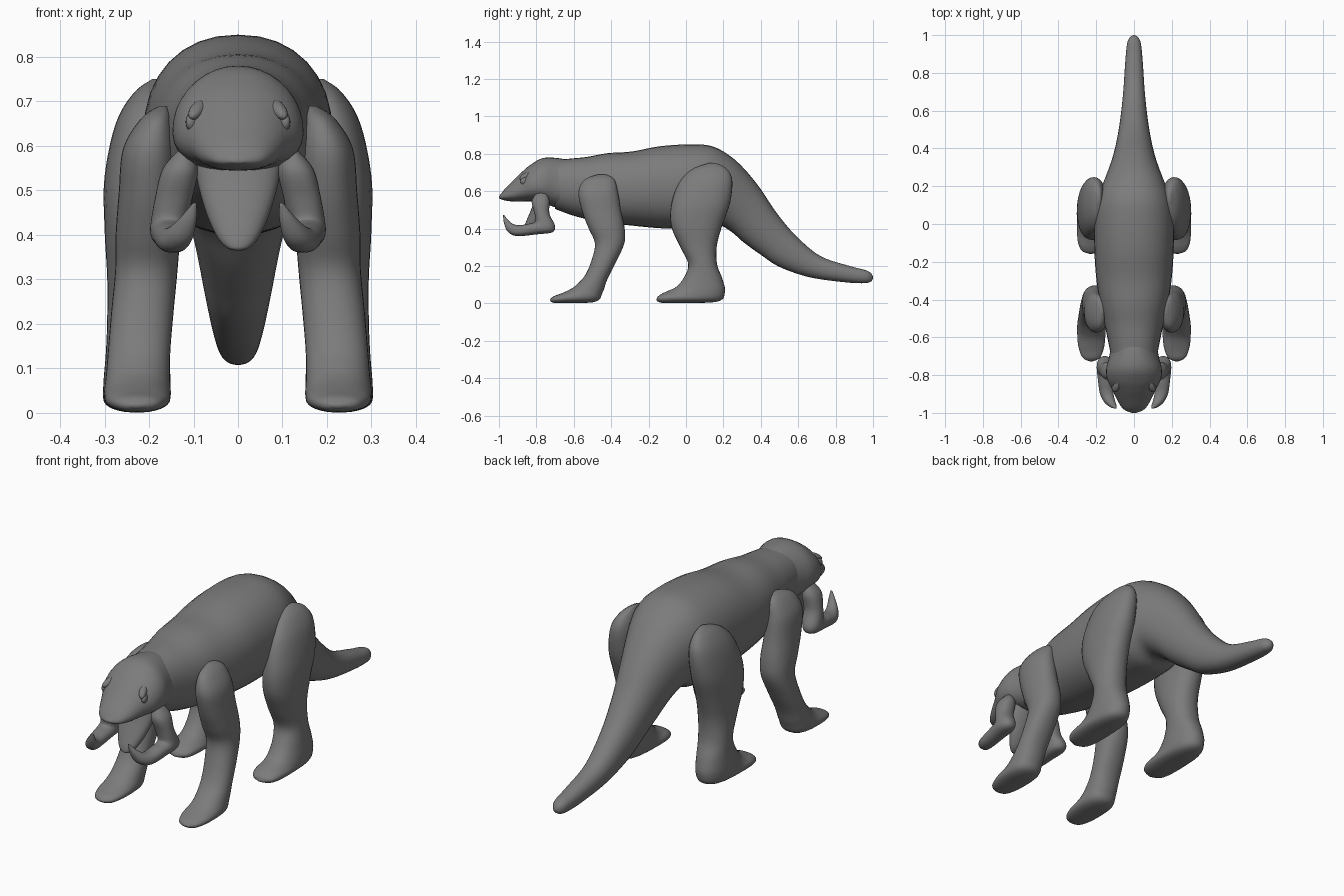
import bpy, bmesh, math
from mathutils import Matrix

SIDES, STEPS = 32, 5

# Dark grey skin
skin = bpy.data.materials.new("dark_grey")
skin.diffuse_color = (0.2, 0.2, 0.2, 1)


def finish(name, bm, mirror):
    bmesh.ops.recalc_face_normals(bm, faces=bm.faces)
    for f in bm.faces:
        f.smooth = True
    me = bpy.data.meshes.new(name)
    bm.to_mesh(me)
    bm.free()
    me.materials.append(skin)
    ob = bpy.data.objects.new(name, me)
    bpy.context.collection.objects.link(ob)
    if mirror:
        ob.modifiers.new("mirror", "MIRROR").use_mirror_merge = False
    return ob


def spline(keys):
    """Catmull-Rom through the key sections."""
    out = []
    for i in range(len(keys) - 1):
        p0, p1 = keys[max(i - 1, 0)], keys[i]
        p2, p3 = keys[i + 1], keys[min(i + 2, len(keys) - 1)]
        for s in range(STEPS):
            t = s / STEPS
            out.append([0.5 * (2 * b + (c - a) * t + (2 * a - 5 * b + 4 * c - d) * t * t
                               + (3 * b - a - 3 * c + d) * t ** 3)
                        for a, b, c, d in zip(p0, p1, p2, p3)])
    return out + [list(keys[-1])]


def loft(name, keys, mirror=False, power=2.2, egg=0.0):
    """Each section: y,z of one edge, y,z of the opposite edge, x centre, x half width."""
    bm = bmesh.new()
    rings = []
    for y1, z1, y2, z2, xc, hw in spline(keys):
        ring = []
        for k in range(SIDES):
            a = 2 * math.pi * k / SIDES
            c, s = math.cos(a), math.sin(a)
            u = math.copysign(abs(c) ** (2 / power), c) * (1 - egg * s)
            v = math.copysign(abs(s) ** (2 / power), s)
            ring.append(bm.verts.new((xc + hw * u,
                                      (y1 + y2) / 2 + v * (y1 - y2) / 2,
                                      (z1 + z2) / 2 + v * (z1 - z2) / 2)))
        rings.append(ring)
    for a, b in zip(rings, rings[1:]):
        for k in range(SIDES):
            n = (k + 1) % SIDES
            bm.faces.new((a[k], a[n], b[n], b[k]))
    bm.faces.new(rings[0])
    bm.faces.new(rings[-1])
    return finish(name, bm, mirror)


def blob(name, loc, size, roll, yaw, pitch):
    bm = bmesh.new()
    rot = [Matrix.Rotation(math.radians(a), 4, ax)
           for a, ax in ((roll, 'Y'), (yaw, 'Z'), (pitch, 'X'))]
    m = (Matrix.Translation(loc) @ rot[0] @ rot[1] @ rot[2]
         @ Matrix.Diagonal((*size, 1)))
    bmesh.ops.create_uvsphere(bm, u_segments=20, v_segments=12, radius=1, matrix=m)
    return finish(name, bm, True)


# Torso running into the tail
loft("body_and_tail", [
    (-.70, .765, -.70, .505, 0, .122), (-.62, .774, -.62, .475, 0, .137),
    (-.53, .783, -.53, .45, 0, .156),
    (-.42, .803, -.42, .43, 0, .18), (-.29, .812, -.28, .415, 0, .20),
    (-.14, .84, -.14, .402, 0, .21), (.02, .85, 0, .40, 0, .212),
    (.14, .84, .10, .40, 0, .20), (.24, .785, .17, .42, 0, .168),
    (.32, .71, .24, .385, 0, .138), (.40, .61, .31, .325, 0, .112),
    (.48, .49, .40, .26, 0, .092), (.58, .37, .50, .195, 0, .075),
    (.715, .255, .66, .14, 0, .058), (.875, .20, .85, .113, 0, .046),
    (.96, .178, .955, .108, 0, .036), (.99, .16, .99, .118, 0, .02),
    (1, .142, 1, .135, 0, .004)])

# Head with a flat blunt snout
loft("head", [
    (-.58, .755, -.58, .50, 0, .115), (-.68, .776, -.70, .515, 0, .128),
    (-.765, .777, -.76, .535, 0, .145), (-.83, .742, -.82, .545, 0, .14),
    (-.88, .70, -.88, .545, 0, .112), (-.93, .65, -.93, .545, 0, .089),
    (-.97, .61, -.965, .55, 0, .067), (-.99, .585, -.985, .555, 0, .045),
    (-1, .572, -1, .562, 0, .012)], egg=.15)

# Open lower jaw
loft("lower_jaw", [
    (-.81, .56, -.72, .56, 0, .098), (-.825, .51, -.74, .50, 0, .088),
    (-.85, .45, -.78, .43, 0, .068), (-.87, .40, -.82, .385, 0, .045),
    (-.875, .375, -.85, .367, 0, .024), (-.872, .367, -.865, .365, 0, .006)])

# Hooked mandibles beside the jaw
loft("mandibles", [
    (-.80, .59, -.75, .59, .122, .012), (-.825, .545, -.73, .55, .13, .04),
    (-.81, .48, -.73, .48, .145, .042), (-.805, .44, -.70, .415, .154, .042),
    (-.82, .43, -.715, .38, .155, .042), (-.845, .425, -.79, .37, .152, .04),
    (-.89, .418, -.90, .36, .145, .036), (-.925, .425, -.95, .38, .13, .03),
    (-.95, .445, -.972, .425, .112, .019), (-.972, .472, -.978, .472, .097, .004)], True)

# Front legs, shoulder to toe
loft("front_legs", [
    (-.47, .69, -.43, .69, .168, .008), (-.545, .66, -.385, .665, .183, .034),
    (-.575, .59, -.365, .60, .198, .06), (-.555, .49, -.348, .50, .202, .066),
    (-.52, .40, -.328, .40, .203, .072), (-.487, .32, -.33, .32, .206, .07),
    (-.505, .23, -.375, .22, .215, .07), (-.54, .15, -.42, .13, .222, .07),
    (-.585, .10, -.445, .06, .225, .072), (-.62, .075, -.48, .01, .226, .075),
    (-.67, .052, -.61, .002, .226, .07), (-.71, .037, -.70, .002, .226, .048),
    (-.727, .02, -.725, .012, .226, .012)], True, 2.2)

# Hind legs, hip to toe
loft("hind_legs", [
    (.12, .75, .16, .75, .185, .008), (.03, .715, .215, .722, .198, .037),
    (-.04, .64, .247, .66, .21, .065), (-.08, .52, .236, .54, .22, .08),
    (-.078, .41, .195, .42, .22, .08), (-.03, .30, .165, .31, .217, .077),
    (.012, .21, .166, .21, .221, .073), (-.01, .14, .195, .13, .225, .072),
    (-.05, .09, .208, .06, .227, .075), (-.09, .07, .17, .01, .228, .075),
    (-.125, .054, -.02, .002, .228, .072), (-.15, .037, -.12, .002, .228, .052),
    (-.158, .02, -.155, .012, .228, .012)], True, 2.2)

# Eyes and brow ridges slanting down toward the snout
blob("eyes", (.098, -.856, .655), (.016, .032, .025), 0, 25, 10)
blob("brows", (.088, -.852, .683), (.018, .045, .017), 0, 25, 25)
